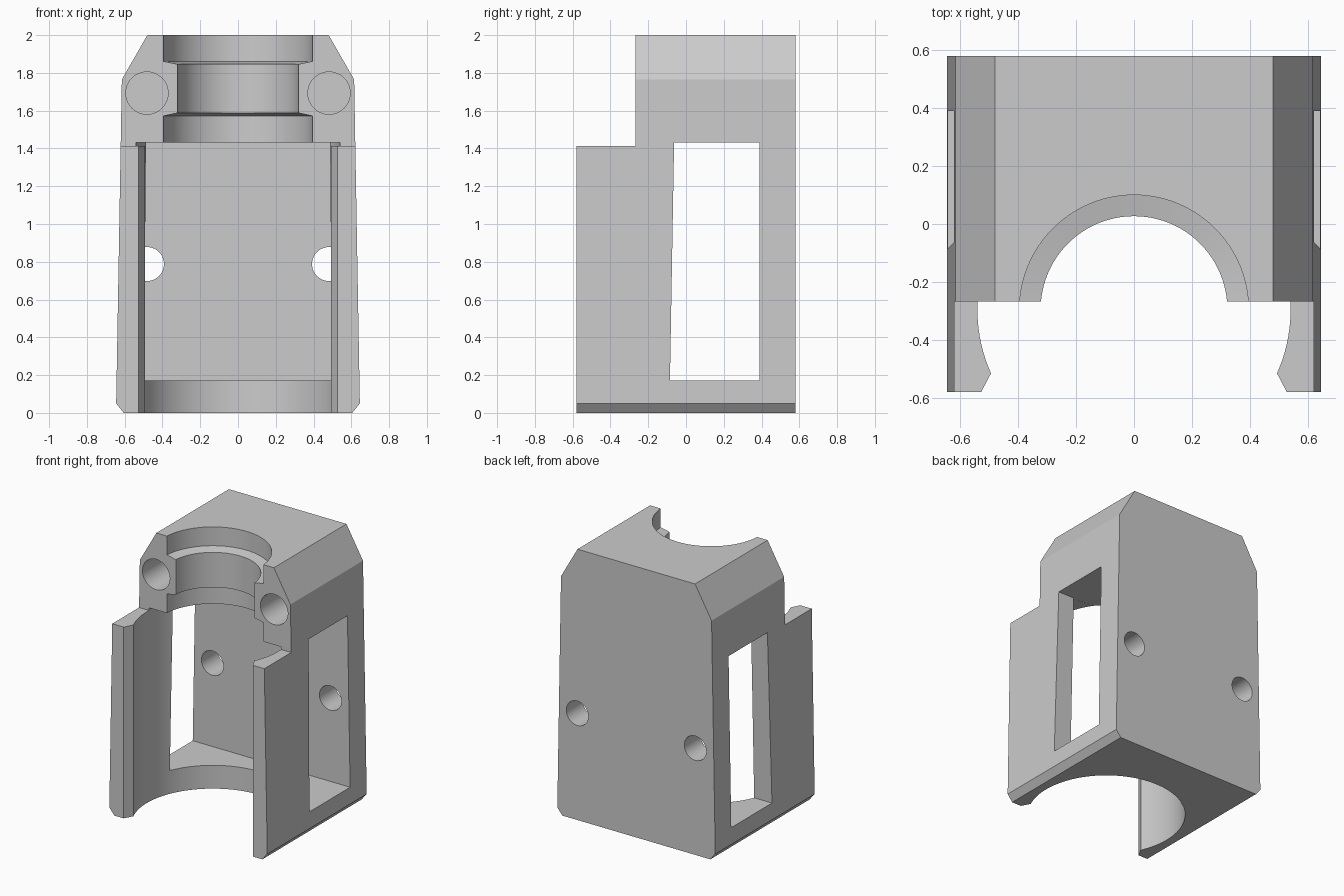
import bpy, bmesh, math
from mathutils import Vector

if "Cube" in bpy.data.objects:
    bpy.data.objects.remove(bpy.data.objects["Cube"])

grey = bpy.data.materials.new("plain grey")
grey.diffuse_color = (0.6, 0.6, 0.6, 1)
grey.use_nodes = True
grey.node_tree.nodes["Principled BSDF"].inputs["Base Color"].default_value = grey.diffuse_color
AXIS_Y = -0.295   # vertical axis shared by all the round bores


def prism(name, bottom, top):
    """Solid between two matching outlines of 3D points."""
    bm = bmesh.new()
    a = [bm.verts.new(p) for p in bottom]
    b = [bm.verts.new(p) for p in top]
    bm.faces.new(a)
    bm.faces.new(b)
    n = len(a)
    for i in range(n):
        j = (i + 1) % n
        bm.faces.new((a[i], a[j], b[j], b[i]))
    bmesh.ops.recalc_face_normals(bm, faces=bm.faces)
    mesh = bpy.data.meshes.new(name)
    bm.to_mesh(mesh)
    bm.free()
    mesh.materials.append(grey)
    ob = bpy.data.objects.new(name, mesh)
    bpy.context.collection.objects.link(ob)
    return ob


def extrude_y(name, outline, y0, y1):
    return prism(name, [(x, y0, z) for x, z in outline], [(x, y1, z) for x, z in outline])


def extrude_x(name, outline, x0, x1):
    return prism(name, [(x0, y, z) for y, z in outline], [(x1, y, z) for y, z in outline])


def circle(cx, cz, r, n=48):
    return [(cx + r * math.cos(2 * math.pi * i / n), cz + r * math.sin(2 * math.pi * i / n))
            for i in range(n)]


def lathe(name, profile, n=96):
    """Solid of revolution around the bore axis."""
    bm = bmesh.new()
    rings = [[bm.verts.new((x, y, z)) for x, y in circle(0, AXIS_Y, r, n)] for r, z in profile]
    for lo, hi in zip(rings, rings[1:]):
        for i in range(n):
            j = (i + 1) % n
            bm.faces.new((lo[i], lo[j], hi[j], hi[i]))
    bm.faces.new(rings[0])
    bm.faces.new(rings[-1])
    bmesh.ops.recalc_face_normals(bm, faces=bm.faces)
    mesh = bpy.data.meshes.new(name)
    bm.to_mesh(mesh)
    bm.free()
    mesh.materials.append(grey)
    ob = bpy.data.objects.new(name, mesh)
    bpy.context.collection.objects.link(ob)
    return ob


# Tapered block with bevelled shoulders and a small bottom chamfer
half = [(0.605, 0), (0.645, 0.05), (0.615, 1.765), (0.48, 2)]
housing = extrude_y("housing", half + [(-x, z) for x, z in reversed(half)], -0.58, 0.58)

cutters = []

# Step above the front arms
cutters.append(extrude_x("step_cutter", [(-1, 1.412), (-0.267, 1.412), (-0.267, 2.5), (-1, 2.5)], -1, 1))

# Large round cavity, flaring outward at the tips of the arms
R = 0.54
start = math.asin((-0.515 - AXIS_Y) / R)
arc = [(R * math.cos(t), AXIS_Y + R * math.sin(t))
       for t in (start + (math.pi - 2 * start) * i / 80 for i in range(81))]
cavity = [(0.59, -0.70)] + arc + [(-0.59, -0.70)]
cutters.append(prism("cavity_cutter", [(x, y, -0.2) for x, y in cavity],
                     [(x, y, 1.432) for x, y in cavity]))

# Stepped neck bore
cutters.append(lathe("neck_cutter", [(0.395, 1.38), (0.395, 1.572), (0.322, 1.588),
                                     (0.322, 1.846), (0.395, 1.861), (0.395, 2.3)]))

# Window running through both sides
cutters.append(extrude_x("window_cutter", [(-0.085, 0.172), (0.39, 0.172),
                                           (0.39, 1.4325), (-0.063, 1.4325)], -1, 1))

# Blind front holes and through holes in the back wall
for s in (-1, 1):
    cutters.append(extrude_y("front_hole_cutter", circle(s * 0.482, 1.693, 0.112), -0.5, 0.25))
    cutters.append(extrude_y("back_hole_cutter", circle(s * 0.482, 0.788, 0.09), 0.3, 0.8))

bpy.context.view_layer.objects.active = housing
housing.select_set(True)
for c in cutters:
    c.hide_render = True
    m = housing.modifiers.new("cut", 'BOOLEAN')
    m.operation = 'DIFFERENCE'
    m.solver = 'EXACT'
    m.object = c
    bpy.ops.object.modifier_apply(modifier=m.name)
for c in cutters:
    bpy.data.objects.remove(c, do_unlink=True)

bpy.ops.object.shade_smooth_by_angle(angle=math.radians(10))
